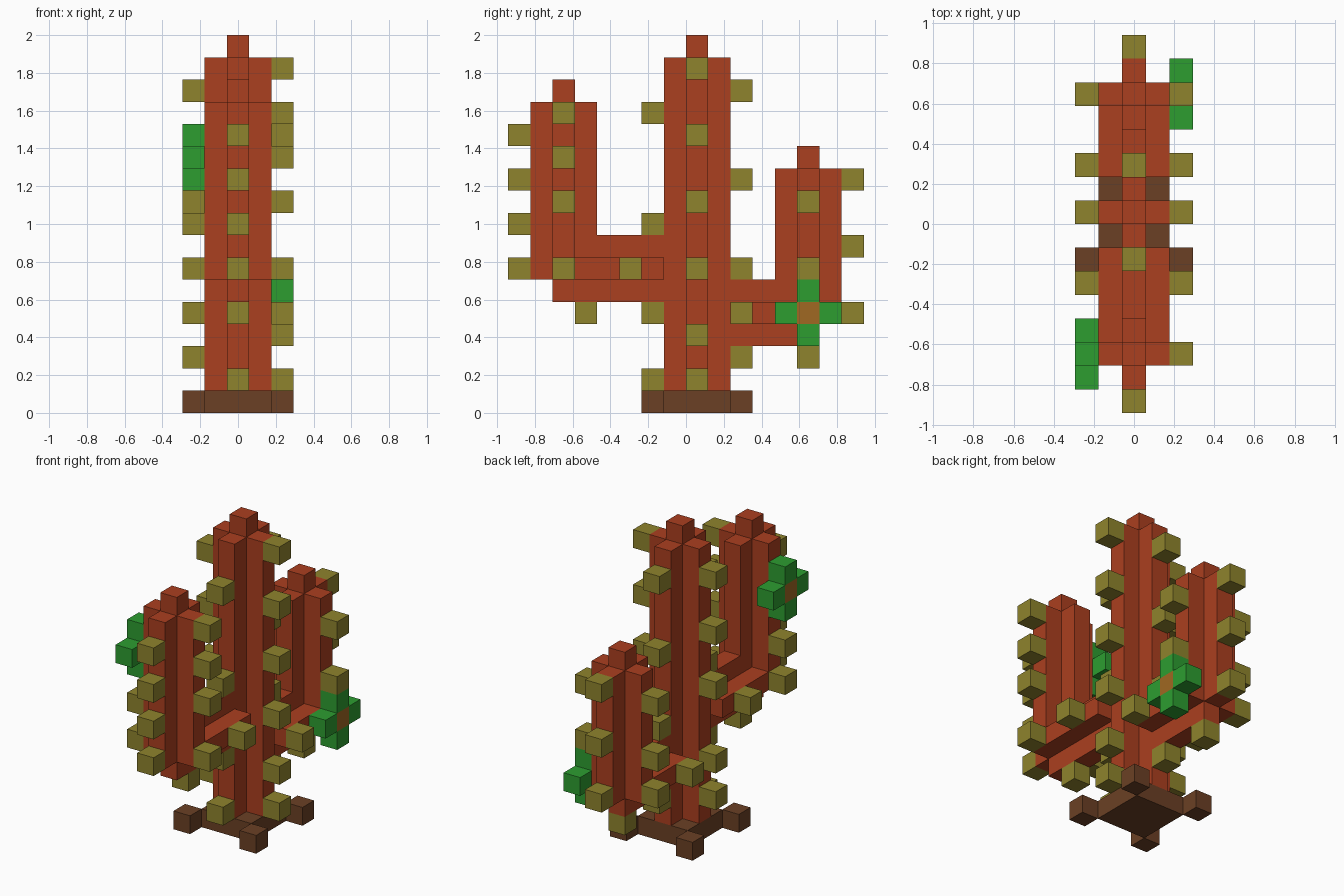
import bpy, bmesh
from mathutils import Vector

if "Cube" in bpy.data.objects:
    bpy.data.objects.remove(bpy.data.objects["Cube"])

U = 2.0 / 17  # one block


def material(name, rgb):
    m = bpy.data.materials.new(name)
    m.diffuse_color = (*rgb, 1)
    m.use_nodes = True
    m.node_tree.nodes["Principled BSDF"].inputs["Base Color"].default_value = m.diffuse_color
    return m


RED = material("rust_red", (0.41, 0.050, 0.014))
OLIVE = material("olive", (0.275, 0.23, 0.026))
GREEN = material("leaf_green", (0.026, 0.337, 0.03))
BROWN = material("soil_brown", (0.147, 0.051, 0.018))
ORANGE = material("dull_orange", (0.35, 0.138, 0.016))


def box(x0, x1, y0, y1, z0, z1):
    """All block cells in an inclusive range."""
    return {(x, y, z) for x in range(x0, x1 + 1)
            for y in range(y0, y1 + 1) for z in range(z0, z1 + 1)}


def column(yc, z0, z1):
    """Upright limb with a plus section and a single block on top."""
    return (box(-1, 1, yc, yc, z0, z1) | box(0, 0, yc - 1, yc + 1, z0, z1)
            | {(0, yc, z1 + 1)})


def beam(y0, y1, zc):
    """Level limb with a plus section."""
    return box(-1, 1, y0, y1, zc, zc) | box(0, 0, y0, y1, zc - 1, zc + 1)


def build(name, cells, mat):
    """Skin a set of cells with their outer faces, then merge flat areas."""
    bm = bmesh.new()
    for c in cells:
        for axis in range(3):
            for s in (-1, 1):
                n = list(c)
                n[axis] += s
                if tuple(n) in cells:
                    continue
                a, b = (axis + 1) % 3, (axis + 2) % 3
                quad = []
                for da, db in ((0, 0), (1, 0), (1, 1), (0, 1)):
                    p = Vector(c)
                    p[axis] += max(s, 0)
                    p[a] += da
                    p[b] += db
                    p.x -= 0.5
                    quad.append(bm.verts.new(p * U))
                bm.faces.new(quad if s > 0 else quad[::-1])
    bmesh.ops.remove_doubles(bm, verts=bm.verts, dist=0.001)
    bmesh.ops.dissolve_limit(bm, angle_limit=0.01, verts=bm.verts, edges=bm.edges)
    me = bpy.data.meshes.new(name)
    bm.to_mesh(me)
    bm.free()
    me.materials.append(mat)
    ob = bpy.data.objects.new(name, me)
    bpy.context.collection.objects.link(ob)


# Soil base: square slab with a block at each corner
build("soil_base", box(-1, 1, -1, 1, 0, 0)
      | {(x, y, 0) for x in (-2, 2) for y in (-2, 2)}, BROWN)

# Cactus trunk and the two bent arms
build("trunk", column(0, 1, 15), RED)
build("front_arm", column(-6, 6, 13) | beam(-6, -2, 6), RED)
build("back_arm", column(5, 4, 10) | beam(2, 5, 4), RED)

# Spines: (part, x, y, heights)
spines = [
    ("trunk_right", 2, 0, (15, 12, 9, 6, 3, 1)),
    ("trunk_left", -2, 0, (14, 11, 8, 4, 2)),
    ("trunk_front", 0, -2, (13, 8, 4, 1)),
    ("trunk_back", 0, 2, (14, 10, 6, 2)),
    ("front_arm_front", 0, -8, (12, 10, 8, 6)),
    ("front_arm_right", 2, -6, (13, 11, 9, 6)),
    ("front_arm_left", -2, -6, (8, 6)),
    ("front_arm_under", 0, -5, (4,)),
    ("front_beam_right", 2, -3, (6,)),
    ("front_beam_left", -2, -3, (6,)),
    ("back_arm_back", 0, 7, (10, 7, 4)),
    ("back_arm_right", 2, 5, (9, 6)),
    ("back_arm_left", -2, 5, (9, 6, 4)),
    ("back_arm_under", 0, 5, (2,)),
    ("back_beam_right", 2, 2, (4,)),
    ("back_beam_left", -2, 2, (4,)),
]
for part, x, y, heights in spines:
    build(part + "_spines", {(x, y, z) for z in heights}, OLIVE)

# Flowers: four petals around a centre block
for part, x, y, z in (("front_arm", -2, -6, 11), ("back_arm", 2, 5, 4)):
    build(part + "_flower_petals", {(x, y - 1, z), (x, y + 1, z),
                                    (x, y, z - 1), (x, y, z + 1)}, GREEN)
    build(part + "_flower_centre", {(x, y, z)}, ORANGE)
